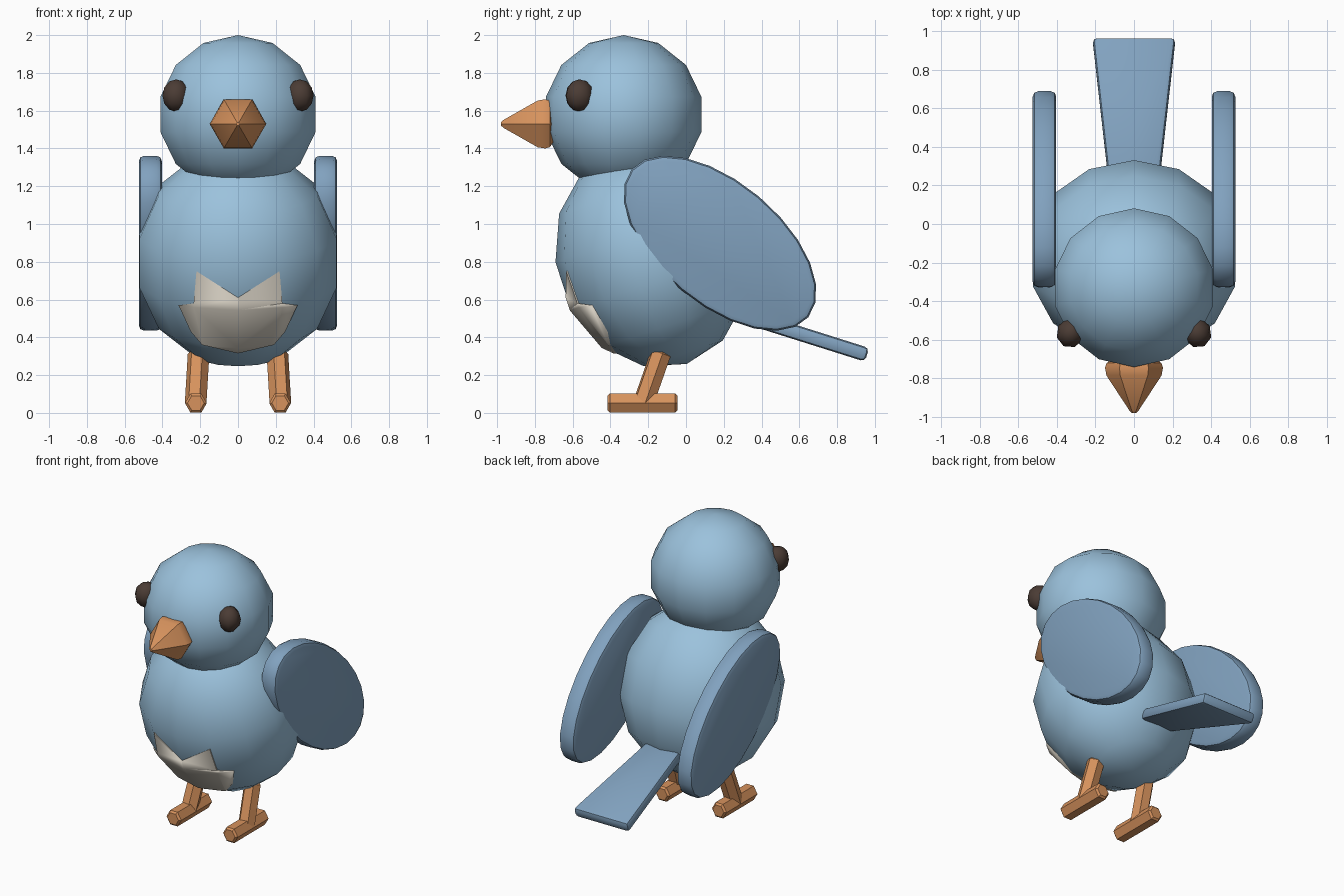
import bpy, bmesh, math
from mathutils import Matrix, Vector

if "Cube" in bpy.data.objects:
    bpy.data.objects.remove(bpy.data.objects["Cube"])


def mat(name, col):
    m = bpy.data.materials.new(name)
    m.diffuse_color = (*col, 1)
    m.use_nodes = True
    m.node_tree.nodes["Principled BSDF"].inputs["Base Color"].default_value = m.diffuse_color
    return m


BLUE = mat("light_blue", (0.33, 0.54, 0.72))
WING = mat("wing_blue", (0.22, 0.36, 0.52))
ORANGE = mat("orange", (0.68, 0.29, 0.11))
DARK = mat("dark_brown", (0.07, 0.045, 0.035))
CREAM = mat("cream", (0.72, 0.67, 0.58))


def finish(name, bm, m, angle=40):
    bmesh.ops.recalc_face_normals(bm, faces=bm.faces)
    me = bpy.data.meshes.new(name)
    bm.to_mesh(me)
    bm.free()
    ob = bpy.data.objects.new(name, me)
    bpy.context.collection.objects.link(ob)
    if m:
        me.materials.append(m)
    bpy.ops.object.select_all(action='DESELECT')
    ob.select_set(True)
    bpy.context.view_layer.objects.active = ob
    bpy.ops.object.shade_smooth_by_angle(angle=math.radians(angle))
    return ob


def ball(name, loc, size, m, segs=14, rings=7, rot=Matrix()):
    bm = bmesh.new()
    bmesh.ops.create_uvsphere(bm, u_segments=segs, v_segments=rings, radius=1)
    bm.transform(Matrix.Translation(loc) @ rot @ Matrix.Diagonal((*size, 1)))
    return finish(name, bm, m, 65)


def prism(pts, depth):
    """Outline in local xy, extruded along local z and centred."""
    bm = bmesh.new()
    f = bm.faces.new([bm.verts.new((x, y, -depth / 2)) for x, y in pts])
    r = bmesh.ops.extrude_face_region(bm, geom=[f])
    vs = [v for v in r["geom"] if isinstance(v, bmesh.types.BMVert)]
    bmesh.ops.translate(bm, verts=vs, vec=(0, 0, depth))
    return bm


def bevel_sharp(bm, width, segs=2, angle=0.9):
    bm.normal_update()
    es = [e for e in bm.edges if e.calc_face_angle(0) > angle]
    bmesh.ops.bevel(bm, geom=es, offset=width, segments=segs, profile=0.5, affect='EDGES')


def bar(name, a, b, r, m, sides=6, spin=0):
    a, b = Vector(a), Vector(b)
    bm = prism([(r * math.cos(math.tau * i / sides + spin), r * math.sin(math.tau * i / sides + spin))
                for i in range(sides)], (b - a).length)
    bevel_sharp(bm, 0.012, 1, 1.2)
    rot = (b - a).to_track_quat('Z', 'Y').to_matrix().to_4x4()
    bm.transform(Matrix.Translation((a + b) / 2) @ rot)
    return finish(name, bm, m)


# Body and head
tilt = Matrix.Rotation(math.radians(18), 4, 'X')
body_at = (0, -0.18, 0.825)
ball("body", body_at, (0.55, 0.507, 0.595), BLUE, rot=tilt)
ball("head", (0, -0.33, 1.58), (0.432, 0.422, 0.42), BLUE)

# Belly patch: zigzag outline cut from a slightly larger body shell
belly = ball("belly_patch", body_at, (0.557, 0.514, 0.602), CREAM, rot=tilt)
half = [(0.22, 0.75), (0.235, 0.58), (0.315, 0.57), (0.25, 0.43), (0.19, 0.36)]
outline = [(0, 0.61)] + half + [(0, 0.315)] + [(-x, z) for x, z in reversed(half)]
bm = prism(outline, 0.55)
bm.transform(Matrix.Translation((0, -0.605, 0)) @ Matrix.Rotation(math.pi / 2, 4, 'X'))
cutter = finish("belly_cutter", bm, None)
cutter.hide_render = True
cutter.hide_set(True)
mod = belly.modifiers.new("cut", 'BOOLEAN')
mod.operation = 'INTERSECT'
mod.solver = 'EXACT'
mod.object = cutter

# Beak: six-sided cone with a rounded base
bm = bmesh.new()
rings = []
for r, y in [(0.115, -0.705), (0.142, -0.72), (0.15, -0.745), (0.143, -0.785), (0.025, -0.965), (0.01, -0.98)]:
    rings.append([bm.verts.new((r * math.cos(i * math.pi / 3), y, 1.53 + r * math.sin(i * math.pi / 3)))
                  for i in range(6)])
for p, q in zip(rings, rings[1:]):
    for i in range(6):
        bm.faces.new((p[i], p[(i + 1) % 6], q[(i + 1) % 6], q[i]))
bm.faces.new(rings[0])
bm.faces.new(rings[-1])
finish("beak", bm, ORANGE)

# Tail: flared slab sloping down to the back
bm = prism([(-0.13, 0), (0.13, 0), (0.215, 0.79), (-0.215, 0.79)], 0.076)
bevel_sharp(bm, 0.024)
bm.transform(Matrix.Translation((0, 0.205, 0.545)) @ Matrix.Rotation(math.radians(-17.5), 4, 'X'))
finish("tail", bm, WING)

# Paired parts
for side, s in (("left", -1), ("right", 1)):
    ball(side + "_eye", (s * 0.327, -0.563, 1.68), (0.074, 0.08, 0.086), DARK, 8, 6,
         Matrix.Rotation(s * 0.5, 4, 'Z'))

    # Wing: tilted oval plate in the yz plane with rounded rim
    c, n, th = (0.18, 0.898), 24, math.radians(-40)
    pts = []
    for i in range(n):
        u, v = 0.61 * math.cos(math.tau * i / n), 0.322 * math.sin(math.tau * i / n)
        pts.append((c[0] + u * math.cos(th) - v * math.sin(th), c[1] + u * math.sin(th) + v * math.cos(th)))
    bm = prism(pts, 0.122)
    bevel_sharp(bm, 0.028)
    axes = Matrix(((0, 0, 1, s * 0.464), (1, 0, 0, 0), (0, 1, 0, 0), (0, 0, 0, 1)))
    bm.transform(axes)
    finish(side + "_wing", bm, WING)

    bar(side + "_leg", (s * 0.208, -0.13, 0.325), (s * 0.225, -0.23, 0.04), 0.058, ORANGE)
    bar(side + "_foot", (s * 0.223, -0.415, 0.052), (s * 0.223, -0.045, 0.052), 0.058, ORANGE)
